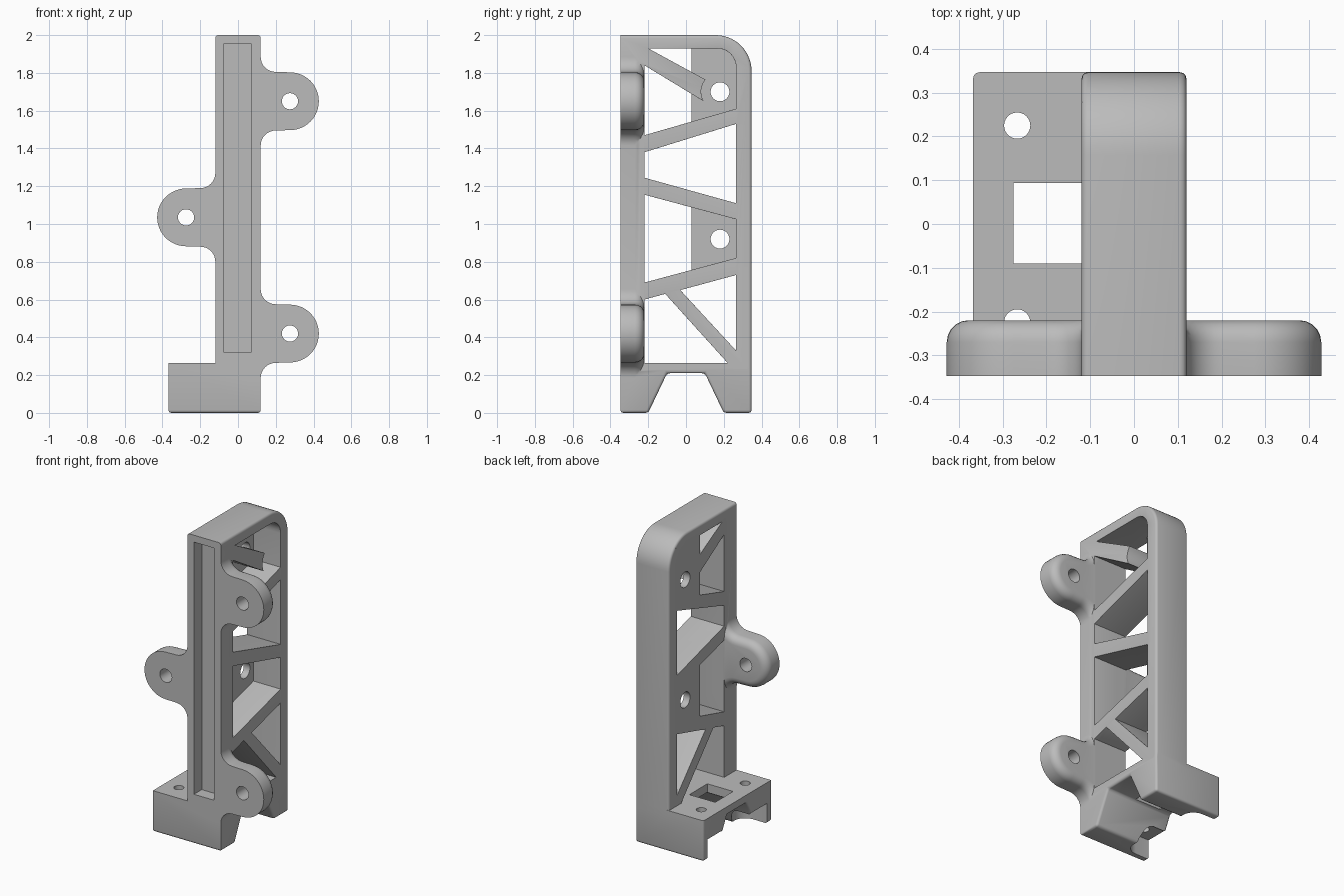
import bpy, bmesh
from math import sin, cos, pi, radians

cube = bpy.data.objects.get("Cube")
if cube:
    bpy.data.objects.remove(cube, do_unlink=True)

grey = bpy.data.materials.new("plain grey")
grey.use_nodes = True
grey.diffuse_color = (0.5, 0.5, 0.5, 1)
grey.node_tree.nodes["Principled BSDF"].inputs["Base Color"].default_value = (0.5, 0.5, 0.5, 1)

W = 0.12                    # half width of the upright
FRONT, BACK = -0.347, 0.347
WALL_IN, BACK_IN = -0.22, 0.265


def arc(cx, cy, r, a, b, n=10):
    """Points on an arc, angles in degrees."""
    return [(cx + r * cos(radians(a + (b - a) * i / n)),
             cy + r * sin(radians(a + (b - a) * i / n))) for i in range(n + 1)]


def loft(name, rings):
    """Solid skinned through rings of equal point count."""
    bm = bmesh.new()
    rows = [[bm.verts.new(p) for p in ring] for ring in rings]
    n = len(rows[0])
    for lo, hi in zip(rows, rows[1:]):
        for i in range(n):
            j = (i + 1) % n
            bm.faces.new((lo[i], lo[j], hi[j], hi[i]))
    bm.faces.new(rows[0])
    bm.faces.new(rows[-1])
    bmesh.ops.recalc_face_normals(bm, faces=bm.faces)
    me = bpy.data.meshes.new(name)
    bm.to_mesh(me)
    bm.free()
    me.materials.append(grey)
    ob = bpy.data.objects.new(name, me)
    bpy.context.collection.objects.link(ob)
    return ob


def prism(name, axis, outline, lo, hi):
    """Extrude an outline along an axis; outline uses the other two axes in order."""
    def put(p, d):
        q = list(p)
        q.insert("xyz".index(axis), d)
        return q
    return loft(name, [[put(p, d) for p in outline] for d in (lo, hi)])


def box(name, x, y, z):
    rect = [(x[0], y[0]), (x[1], y[0]), (x[1], y[1]), (x[0], y[1])]
    return prism(name, "z", rect, *z)


def combine(target, other, op):
    mod = target.modifiers.new("combine", "BOOLEAN")
    mod.operation, mod.solver, mod.object = op, "EXACT", other
    bpy.context.view_layer.objects.active = target
    bpy.ops.object.modifier_apply(modifier=mod.name)
    bpy.data.objects.remove(other, do_unlink=True)


def round_edges(ob, rule, width):
    bm = bmesh.new()
    bm.from_mesh(ob.data)
    bmesh.ops.remove_doubles(bm, verts=bm.verts, dist=1e-5)
    edges = [e for e in bm.edges if e.calc_face_angle(0) > 0.5
             and rule(e.verts[0].co, e.verts[1].co)]
    bmesh.ops.bevel(bm, geom=edges, offset=width, segments=3, profile=0.5,
                    affect="EDGES", clamp_overlap=True)
    bm.to_mesh(ob.data)
    bm.free()


def both(a, b, test):
    return test(a) and test(b)


# Upright frame with a rounded rear top corner
outline = [(FRONT, 0.23), (BACK, 0.23)] + arc(BACK - 0.19, 1.81, 0.19, 0, 90, 14) + [(FRONT, 2)]
bracket = prism("bracket", "x", outline, -W, W)
round_edges(bracket, lambda a, b: abs(a.x - b.x) < 0.01
            and both(a, b, lambda v: v.z > 0.22) and max(a.y, b.y) > FRONT + 0.01
            and max(a.z, b.z) > 0.24, 0.015)

# Truss windows; the solid left between them forms the struts
top_window = ([(WALL_IN, 1.47), (WALL_IN, 1.84)] + arc(0.18, 1.7, 0.1, 210, 140, 8)
              + [(-0.2, 1.93)] + arc(0.165, 1.83, 0.1, 90, 0, 8) + [(BACK_IN, 1.61)])
windows = [
    top_window,
    [(WALL_IN, 1.38), (BACK_IN, 1.53), (BACK_IN, 1.11), (WALL_IN, 1.245)],
    [(WALL_IN, 1.155), (BACK_IN, 1.025), (BACK_IN, 0.82), (WALL_IN, 0.69)],
    [(WALL_IN, 0.60), (-0.11, 0.63), (0.22, 0.265), (WALL_IN, 0.265)],
    [(-0.03, 0.65), (BACK_IN, 0.73), (BACK_IN, 0.33)],
]
for shape in windows:
    combine(bracket, prism("window_cutter", "x", shape, -0.3, 0.3), "DIFFERENCE")
round_edges(bracket, lambda a, b: both(a, b, lambda v: v.x > W - 0.001
            and WALL_IN - 0.01 < v.y < BACK_IN + 0.01 and 0.26 < v.z < 1.94), 0.012)

# Base block with a tapered arch between two feet
feet = [(FRONT, 0), (-0.2, 0), (-0.1, 0.21), (0.1, 0.21), (0.2, 0), (BACK, 0),
        (BACK, 0.265), (FRONT, 0.265)]
base = prism("base", "x", feet, -0.368, W)
round_edges(base, lambda a, b: (both(a, b, lambda v: v.z < 0.22)
            or both(a, b, lambda v: v.y > 0.34 and abs(a.z - b.z) > 0.1)), 0.015)
combine(bracket, base, "UNION")

# Mounting plates on the right face
for low, high in ((1.535, 1.94), (0.74, 1.10)):
    combine(bracket, box("mount_plate", (-W, -0.075), (0.03, 0.28), (low, high)), "UNION")


# Screw ears with filleted necks and a rounded rear rim
def ear(side, cz):
    rings = []
    rim = [(-0.27 + 0.05 * sin(a), 0.05 * (1 - cos(a))) for a in (pi / 2 * i / 5 for i in range(6))]
    for y, t in [(FRONT, 0)] + rim:
        pts = ([(0.06, 0.235)] + arc(0.2, 0.235, 0.08 + t, 180, 270, 8)
               + arc(0.275, 0, 0.153 - t, 90, -90, 24)
               + arc(0.2, -0.235, 0.08 + t, 90, 180, 8) + [(0.06, -0.235)])
        rings.append([(side * x, y, cz + z) for x, z in pts])
    return loft("ear", rings)


ears = [(1, 1.65), (1, 0.42), (-1, 1.035)]
for side, cz in ears:
    combine(bracket, ear(side, cz), "UNION")
for side, cz in ears:
    hole = prism("ear_hole", "y", arc(side * 0.275, cz, 0.043, 0, 345, 23), -0.5, 0)
    combine(bracket, hole, "DIFFERENCE")

# Front groove
combine(bracket, box("groove", (-0.073, 0.07), (-0.5, -0.267), (0.32, 1.955)), "DIFFERENCE")

# Holes in the mounting plates
for z in (1.7, 0.92):
    combine(bracket, prism("plate_hole", "x", arc(0.18, z, 0.05, 0, 345, 23), -0.3, 0), "DIFFERENCE")

# Base opening, screw holes and the recesses beneath them
combine(bracket, box("base_opening", (-0.275, -0.09), (-0.09, 0.094), (-0.1, 0.3)), "DIFFERENCE")
for s in (-1, 1):
    y = s * 0.225
    combine(bracket, prism("base_hole", "z", arc(-0.267, y, 0.03, 0, 345, 23), -0.1, 0.4), "DIFFERENCE")
    slot = [(-0.5, y - 0.08)] + arc(-0.267, y, 0.08, -90, 90, 12) + [(-0.5, y + 0.08)]
    combine(bracket, prism("base_recess", "z", slot, -0.1, 0.13), "DIFFERENCE")

bpy.ops.object.select_all(action="DESELECT")
bracket.select_set(True)
bpy.context.view_layer.objects.active = bracket
bpy.ops.object.shade_smooth_by_angle(angle=radians(32))
